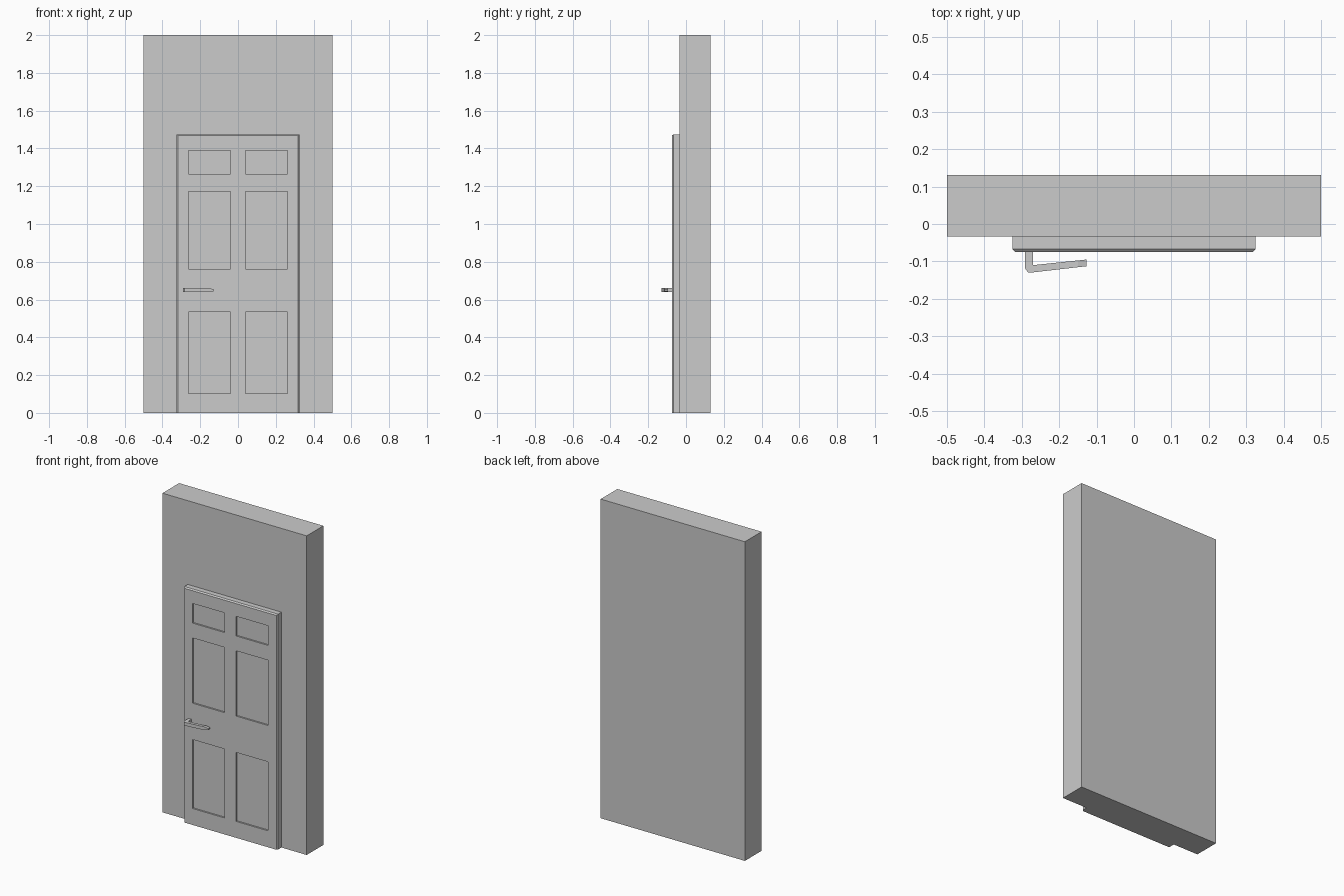
import bpy, bmesh

if "Cube" in bpy.data.objects:
    bpy.data.objects.remove(bpy.data.objects["Cube"])

FRONT, WALL_Y = -0.075, -0.034


def make_object(name, bm):
    bmesh.ops.recalc_face_normals(bm, faces=bm.faces[:])
    mesh = bpy.data.meshes.new(name)
    bm.to_mesh(mesh)
    bm.free()
    obj = bpy.data.objects.new(name, mesh)
    bpy.context.collection.objects.link(obj)
    return obj


def extrude_edges(bm, edges):
    geom = bmesh.ops.extrude_edge_only(bm, edges=edges)["geom"]
    verts = [g for g in geom if isinstance(g, bmesh.types.BMVert)]
    return verts, [g for g in geom if isinstance(g, bmesh.types.BMEdge)]


# Wall slab
bm = bmesh.new()
bmesh.ops.create_cube(bm, size=1)
bmesh.ops.scale(bm, vec=(1, 0.165, 2), verts=bm.verts)
bmesh.ops.translate(bm, vec=(0, WALL_Y + 0.0825, 1), verts=bm.verts)
make_object("wall", bm)

# Door front as a grid whose odd cells are the recessed panels
xs = [-0.318, -0.262, -0.04, 0.04, 0.262, 0.318]
zs = [0, 0.103, 0.535, 0.763, 1.172, 1.265, 1.388, 1.468]
bm = bmesh.new()
grid = [[bm.verts.new((x, FRONT, z)) for x in xs] for z in zs]
panels = []
for j in range(len(zs) - 1):
    for i in range(len(xs) - 1):
        f = bm.faces.new((grid[j][i], grid[j][i + 1], grid[j + 1][i + 1], grid[j + 1][i]))
        if i % 2 and j % 2:
            panels.append(f)
bm.normal_update()
border = [e for e in bm.edges if e.is_boundary]
bmesh.ops.inset_individual(bm, faces=panels, thickness=0, depth=-0.01)

# Chamfered rim on sides and top, then the door edge back to the wall
verts, edges = extrude_edges(bm, border)
for v in verts:
    v.co.y += 0.008
    if abs(v.co.x) > 0.3:
        v.co.x += 0.007 if v.co.x > 0 else -0.007
    if v.co.z > 1.4:
        v.co.z += 0.007
verts, edges = extrude_edges(bm, edges)
for v in verts:
    v.co.y = WALL_Y
bmesh.ops.contextual_create(bm, geom=edges)
make_object("door", bm)

# Lever handle: plan outline of stem, elbow and bar, plus a tapered tip
BOTTOM, TOP = 0.639, 0.66
outline = [(-0.291, FRONT + 0.003), (-0.291, -0.119), (-0.283, -0.13), (-0.276, -0.13),
           (-0.15, -0.1155), (-0.15, -0.0975), (-0.27, -0.11), (-0.27, FRONT + 0.003)]
bm = bmesh.new()
low = [bm.verts.new((x, y, BOTTOM)) for x, y in outline]
high = [bm.verts.new((x, y, TOP)) for x, y in outline]
bm.faces.new(low)
bm.faces.new(high)
n = len(outline)
for i in range(n):
    if i != 4:  # the bar end is left open for the tip
        bm.faces.new((low[i], low[(i + 1) % n], high[(i + 1) % n], high[i]))
base = [low[4], low[5], high[5], high[4]]
tip = [bm.verts.new((-0.127, y, z)) for y, z in
       ((-0.113, BOTTOM + 0.006), (-0.095, BOTTOM + 0.006), (-0.095, TOP - 0.006), (-0.113, TOP - 0.006))]
for i in range(4):
    bm.faces.new((base[i], base[(i + 1) % 4], tip[(i + 1) % 4], tip[i]))
bm.faces.new(tip)
make_object("door_handle", bm)
